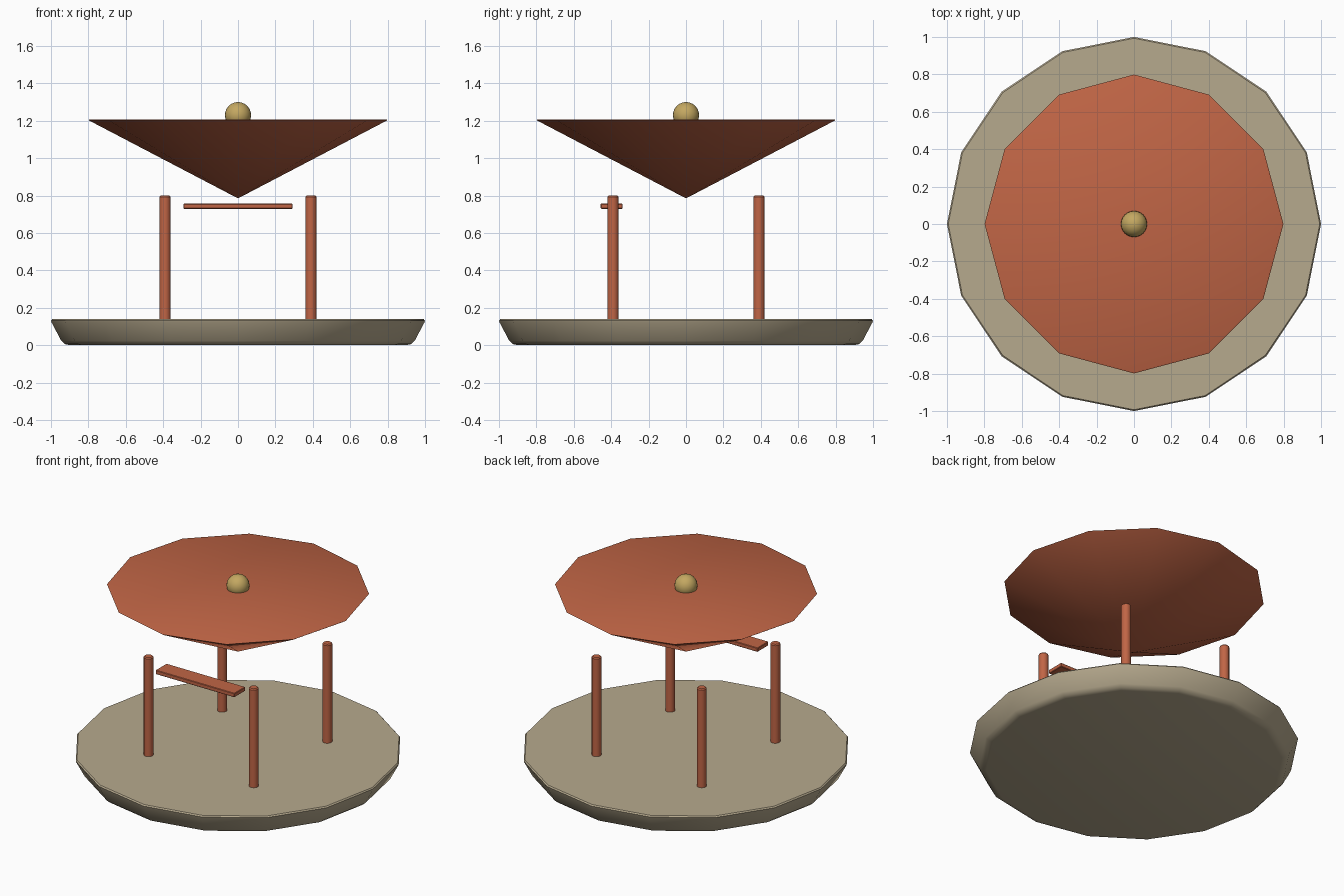
import bpy, bmesh
from math import cos, sin, pi, radians

if "Cube" in bpy.data.objects:
    bpy.data.objects.remove(bpy.data.objects["Cube"])


def material(name, rgb):
    m = bpy.data.materials.new(name)
    m.diffuse_color = (*rgb, 1)
    m.use_nodes = True
    m.node_tree.nodes["Principled BSDF"].inputs["Base Color"].default_value = m.diffuse_color
    return m


stone = material("stone", (0.47, 0.40, 0.27))
red = material("red_paint", (0.53, 0.13, 0.06))
gold = material("gold", (0.55, 0.39, 0.12))


def finish(name, bm, mat, angle=35):
    bmesh.ops.recalc_face_normals(bm, faces=bm.faces)
    mesh = bpy.data.meshes.new(name)
    bm.to_mesh(mesh)
    bm.free()
    mesh.materials.append(mat)
    ob = bpy.data.objects.new(name, mesh)
    bpy.context.collection.objects.link(ob)
    bpy.ops.object.select_all(action='DESELECT')
    ob.select_set(True)
    bpy.context.view_layer.objects.active = ob
    if angle:
        bpy.ops.object.shade_smooth_by_angle(angle=radians(angle))
    return ob


def lathe(name, profile, sides, mat, x=0, y=0):
    """Revolve (radius, z) points; radius 0 makes a pole, open ends get capped."""
    bm = bmesh.new()
    rings = []
    for r, z in profile:
        n = sides if r else 1
        rings.append([bm.verts.new((x + r * cos(2 * pi * i / sides),
                                    y + r * sin(2 * pi * i / sides), z)) for i in range(n)])
    for a, b in zip(rings, rings[1:]):
        for i in range(sides):
            j = (i + 1) % sides
            quad = [a[i % len(a)], a[j % len(a)], b[j % len(b)], b[i % len(b)]]
            bm.faces.new(list(dict.fromkeys(quad)))
    for ring in (rings[0], rings[-1]):
        if len(ring) > 2:
            bm.faces.new(ring)
    return finish(name, bm, mat)


# Sixteen-sided plinth, flaring upwards with softened edges
lathe("base", [(0.90, 0), (0.925, 0.006), (0.945, 0.024), (0.997, 0.122),
               (1.0, 0.131), (0.993, 0.139)], 16, stone)

# Four posts
for side, sx in (("left", -1), ("right", 1)):
    for end, sy in (("front", -1), ("back", 1)):
        lathe(f"{end}_{side}_post", [(0.025, 0.13), (0.03, 0.135), (0.03, 0.793), (0.024, 0.80)],
              12, red, 0.39 * sx, 0.39 * sy)

# Cross plank between the front posts
bm = bmesh.new()
bmesh.ops.create_cube(bm, size=1)
bmesh.ops.scale(bm, vec=(0.585, 0.116, 0.027), verts=bm.verts)
bmesh.ops.translate(bm, vec=(0, -0.398, 0.743), verts=bm.verts)
bmesh.ops.bevel(bm, geom=bm.edges[:], offset=0.003, segments=1, affect='EDGES')
finish("front_plank", bm, red, 0)

# Twelve-sided inverted cone roof
lathe("roof", [(0, 0.785), (0.79, 1.198), (0.799, 1.204), (0.79, 1.208)], 12, red)

# Ball finial
bm = bmesh.new()
bmesh.ops.create_uvsphere(bm, u_segments=24, v_segments=12, radius=0.07)
bmesh.ops.translate(bm, vec=(0, 0, 1.23), verts=bm.verts)
finish("finial_ball", bm, gold)
